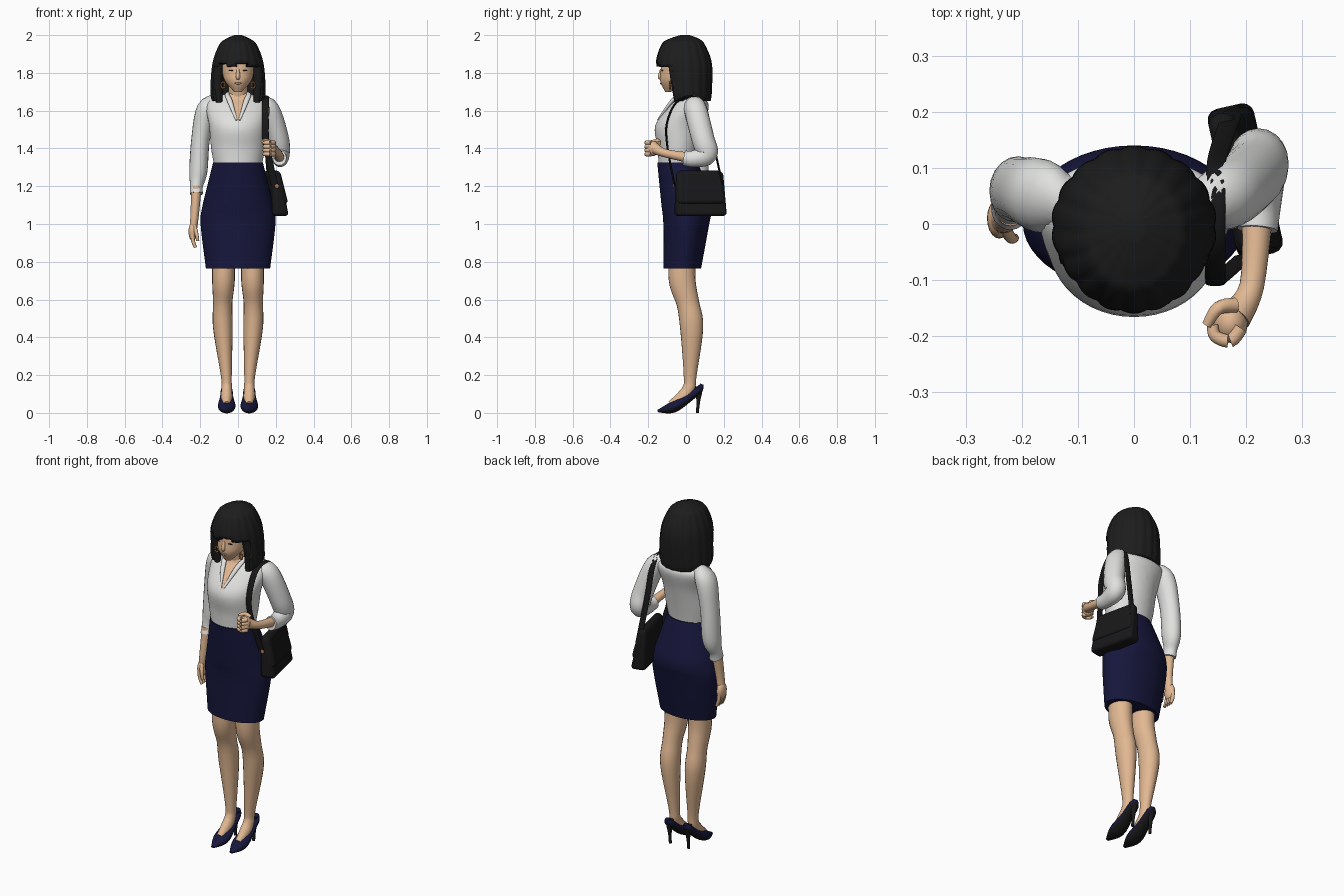
import bpy, bmesh, math
from mathutils import Vector, Matrix

if "Cube" in bpy.data.objects:
    bpy.data.objects.remove(bpy.data.objects["Cube"])


def material(name, red, green, blue):
    mat = bpy.data.materials.new(name)
    mat.use_nodes = True
    mat.diffuse_color = (red, green, blue, 1)
    node = next(n for n in mat.node_tree.nodes if n.type == 'BSDF_PRINCIPLED')
    node.inputs["Base Color"].default_value = mat.diffuse_color
    node.inputs["Roughness"].default_value = .8
    return mat


skin = material("skin", .76, .48, .29)
hair_black = material("hair black", .012, .012, .012)
white = material("blouse white", .75, .75, .74)
navy = material("navy", .008, .008, .045)
leather = material("leather black", .009, .009, .01)
gold = material("gold", .45, .2, .07)
lip = material("lip", .6, .33, .22)


def finish(name, bm, *materials):
    """Turn a bmesh into a smooth shaded object."""
    bmesh.ops.recalc_face_normals(bm, faces=bm.faces[:])
    mesh = bpy.data.meshes.new(name)
    bm.to_mesh(mesh)
    bm.free()
    part = bpy.data.objects.new(name, mesh)
    bpy.context.collection.objects.link(part)
    for mat in materials:
        mesh.materials.append(mat)
    bpy.ops.object.select_all(action='DESELECT')
    part.select_set(True)
    bpy.context.view_layer.objects.active = part
    bpy.ops.object.shade_smooth_by_angle(angle=math.radians(50))
    return part


def spline(rows, steps):
    """Smooth rows of numbers with a Catmull-Rom curve."""
    points = [Vector(row) for row in (rows[0], *rows, rows[-1])]
    path = []
    for a, b, c, d in zip(points, points[1:], points[2:], points[3:]):
        for k in range(steps):
            t = k / steps
            path.append(b + (c - a) * (t / 2) + (2 * a - 5 * b + 4 * c - d) * (t * t / 2)
                        + (3 * b - a - 3 * c + d) * (t ** 3 / 2))
    return path + [points[-1]]


def skin_rings(rings):
    """Bridge rings of points into a closed surface."""
    bm = bmesh.new()
    loops = [[bm.verts.new(point) for point in ring] for ring in rings]
    for low, high in zip(loops, loops[1:]):
        for j in range(len(low)):
            bm.faces.new((low[j], low[j - 1], high[j - 1], high[j]))
    bm.faces.new(loops[0])
    bm.faces.new(loops[-1])
    bmesh.ops.recalc_face_normals(bm, faces=bm.faces[:])
    return bm


def body(profile, sides=48, steps=5, scallop=0):
    """Level ovals given as height, front, back and half width."""
    rings = []
    for height, front, back, half in spline(profile, steps):
        ring = []
        for j in range(sides):
            angle = math.tau * j / sides
            size = 1 - scallop * (1 - abs(math.sin(angle * 9)))
            ring.append(Vector((size * half * math.cos(angle),
                                (front + back + size * (back - front) * math.sin(angle)) / 2,
                                height)))
        rings.append(ring)
    return skin_rings(rings)


def tube(rows, side=1, flat=1, sides=20):
    """Ovals square to a path given as x, y, z and radius."""
    path = spline([(side * x, y, z, r) for x, y, z, r in rows], 5)
    rings = []
    for i, row in enumerate(path):
        ahead, behind = path[min(i + 1, len(path) - 1)], path[max(i - 1, 0)]
        along = (ahead - behind).to_3d().normalized()
        across = Vector((1, 0, 0))
        across = (across - along * across.dot(along)).normalized()
        depth = along.cross(across) * flat
        rings.append([row.to_3d() + row.w * (across * math.cos(angle) + depth * math.sin(angle))
                      for angle in [math.tau * j / sides for j in range(sides)]])
    return skin_rings(rings)


def ball(name, at, size, mat):
    bm = bmesh.new()
    bmesh.ops.create_uvsphere(bm, u_segments=20, v_segments=12, radius=1,
                              matrix=Matrix.LocRotScale(Vector(at), None, Vector(size)))
    finish(name, bm, mat)


# Skirt
finish("skirt", body([(.765, -.12, .08, .17), (1, -.12, .123, .198), (1.1, -.13, .14, .187),
                      (1.2, -.14, .11, .163), (1.325, -.152, .063, .132)]), navy)

# Blouse, with the open neck cut as a V
bm = body([(1.31, -.145, .055, .126), (1.4, -.15, .07, .142), (1.52, -.163, .095, .153),
           (1.62, -.09, .12, .17), (1.66, -.05, .1, .145), (1.69, -.04, .05, .06)])
slope, neck_tip = .36, 1.54
for side in (1, -1):
    bmesh.ops.bisect_plane(bm, geom=bm.verts[:] + bm.edges[:] + bm.faces[:],
                           plane_co=(0, 0, neck_tip), plane_no=(side, 0, -slope))
for face in bm.faces:
    centre = face.calc_center_median()
    face.material_index = int(centre.y < 0 and abs(centre.x) < slope * (centre.z - neck_tip))
finish("blouse", bm, white, skin)

# Neck, head and face
finish("neck", body([(1.6, -.03, .06, .05), (1.77, -.06, .03, .05)]), skin)
finish("head", body([(1.7, -.11, -.08, .02), (1.75, -.135, .01, .065), (1.8, -.135, .05, .083),
                     (1.9, -.12, .07, .09), (1.97, -.06, .02, .04)]), skin)
finish("nose", tube([(0, -.13, 1.82, .007), (0, -.137, 1.78, .012), (0, -.13, 1.77, .008)]), skin)
ball("mouth", (0, -.131, 1.745), (.018, .006, .006), lip)

# Hair: scalloped shell opened around the face
bm = body([(1.65, -.135, .13, .137), (1.7, -.145, .137, .148), (1.85, -.16, .137, .137),
           (1.95, -.13, .1, .1), (1.98, -.09, .07, .065), (2, -.03, .02, .02)],
          sides=108, steps=8, scallop=.03)
opening = []
for face in bm.faces:
    centre = face.calc_center_median()
    turn = abs(math.atan2(centre.x, -centre.y))
    fringe = 1.85 + .01 * math.sin(50 * centre.x) - .02 * turn
    underside = len(face.verts) > 4 and centre.z < fringe
    if underside or (turn < 1.1 and centre.z < fringe):
        opening.append(face)
bmesh.ops.delete(bm, geom=opening, context='FACES')
hair = finish("hair", bm, hair_black)
shell = hair.modifiers.new("thickness", 'SOLIDIFY')
shell.thickness = .028
shell.offset = -1

# Paired parts
for side, label in ((1, "left"), (-1, "right")):
    finish(label + "_collar", tube([(.008, -.15, 1.55, .005), (.043, -.075, 1.65, .014),
                                    (.055, -.02, 1.69, .011), (0, .06, 1.69, .011)],
                                   side, flat=.7), white)
    ball(label + "_eye_lashes", (side * .036, -.126, 1.812), (.016, .005, .003), hair_black)
    finish(label + "_hair_lock", tube([(.1, -.075, 1.85, .02), (.107, -.056, 1.76, .025),
                                       (.1, -.045, 1.645, .017)], side), hair_black)
    for k in range(8):
        angle = math.tau * k / 8
        ball(label + "_earring_bead",
             (side * (.08 + .01 * math.sin(angle)), -.085, 1.735 + .016 * math.cos(angle)),
             (.005, .005, .006), gold)

    # Leg with foot, and court shoe with a dark sole
    finish(label + "_leg", tube([(.077, -.02, .85, .06), (.077, -.02, .7, .06),
                                 (.081, .01, .58, .051), (.08, .03, .45, .052),
                                 (.062, .022, .2, .029), (.06, .015, .13, .028),
                                 (.06, -.02, .08, .03), (.06, -.08, .04, .02)],
                                side, flat=1.18), skin)
    bm = tube([(.06, .085, .152, .014), (.06, .07, .125, .03), (.06, .02, .085, .035),
               (.06, -.07, .03, .046), (.06, -.15, .01, .01)], side, flat=.65)
    for face in bm.faces:
        face.material_index = int(face.normal.z < -.25)
    finish(label + "_shoe", bm, navy, leather)
    finish(label + "_shoe_heel", tube([(.06, .06, 0, .008), (.06, .065, .06, .01),
                                       (.06, .07, .14, .023)], side), leather)

# Right arm hanging down
finish("right_sleeve", tube([(-.11, .035, 1.63, .045), (-.165, .05, 1.605, .055),
                             (-.198, .06, 1.45, .049), (-.21, .06, 1.28, .048),
                             (-.22, .04, 1.2, .034), (-.22, .03, 1.16, .035)], flat=1.2), white)
finish("right_forearm", tube([(-.22, .03, 1.2, .028), (-.23, .01, 1.04, .022),
                              (-.24, .01, .95, .02)], flat=1.2), skin)
ball("right_palm", (-.24, .01, .96), (.022, .036, .05), skin)
for k in range(4):
    across = .017 * k - .015
    finish("right_finger", tube([(-.242, across, .95, .01), (-.238, across, .91, .01),
                                 (-.225, across, .875, .008)]), skin)
finish("right_thumb", tube([(-.235, 0, 1, .012), (-.22, -.024, .95, .01),
                            (-.213, -.025, .91, .008)]), skin)

# Left arm bent forward, with a loose fist
finish("left_sleeve", tube([(.11, .035, 1.63, .045), (.165, .05, 1.605, .055),
                            (.215, .09, 1.45, .055), (.222, .11, 1.37, .052),
                            (.223, .04, 1.345, .04), (.22, -.01, 1.35, .036)], flat=1.1), white)
finish("left_forearm", tube([(.22, .02, 1.35, .028), (.21, -.11, 1.375, .022),
                             (.18, -.165, 1.4, .03)]), skin)
ball("left_palm", (.172, -.176, 1.4), (.031, .036, .04), skin)
for k in range(4):
    level = 1.43 - .02 * k
    finish("left_finger", tube([(.19, -.185, level, .013), (.172, -.208, level, .012),
                                (.145, -.2, level, .011), (.14, -.18, level, .01)]), skin)
finish("left_thumb", tube([(.18, -.145, 1.425, .014), (.15, -.15, 1.44, .012),
                           (.13, -.18, 1.435, .009)]), skin)


# Shoulder bag
def bag_part(name, at, size):
    """Box that narrows and leans towards the hip at its top."""
    bm = bmesh.new()
    bmesh.ops.create_cube(bm, size=1)
    for vert in bm.verts:
        if vert.co.z > 0:
            vert.co.x = vert.co.x / 2 - .25
            vert.co.y *= .92
    bm.transform(Matrix.LocRotScale(Vector(at), Matrix.Rotation(.22, 3, 'Z'), Vector(size)))
    part = finish(name, bm, leather)
    rounding = part.modifiers.new("rounding", 'BEVEL')
    rounding.width = .02
    rounding.segments = 3


bag_part("bag_body", (.2, .077, 1.16), (.088, .275, .235))
bag_part("bag_flap", (.2, .077, 1.195), (.085, .265, .175))
strap_path = [(.195, -.06, 1.2), (.15, -.1, 1.42), (.145, -.1, 1.54), (.145, -.05, 1.645),
              (.145, .03, 1.675), (.147, .1, 1.63), (.155, .14, 1.45), (.175, .195, 1.2)]
finish("bag_strap", tube([(*point, .018) for point in strap_path], flat=.3), leather)
ball("bag_stud", (.206, -.067, 1.2), (.012, .005, .012), gold)
